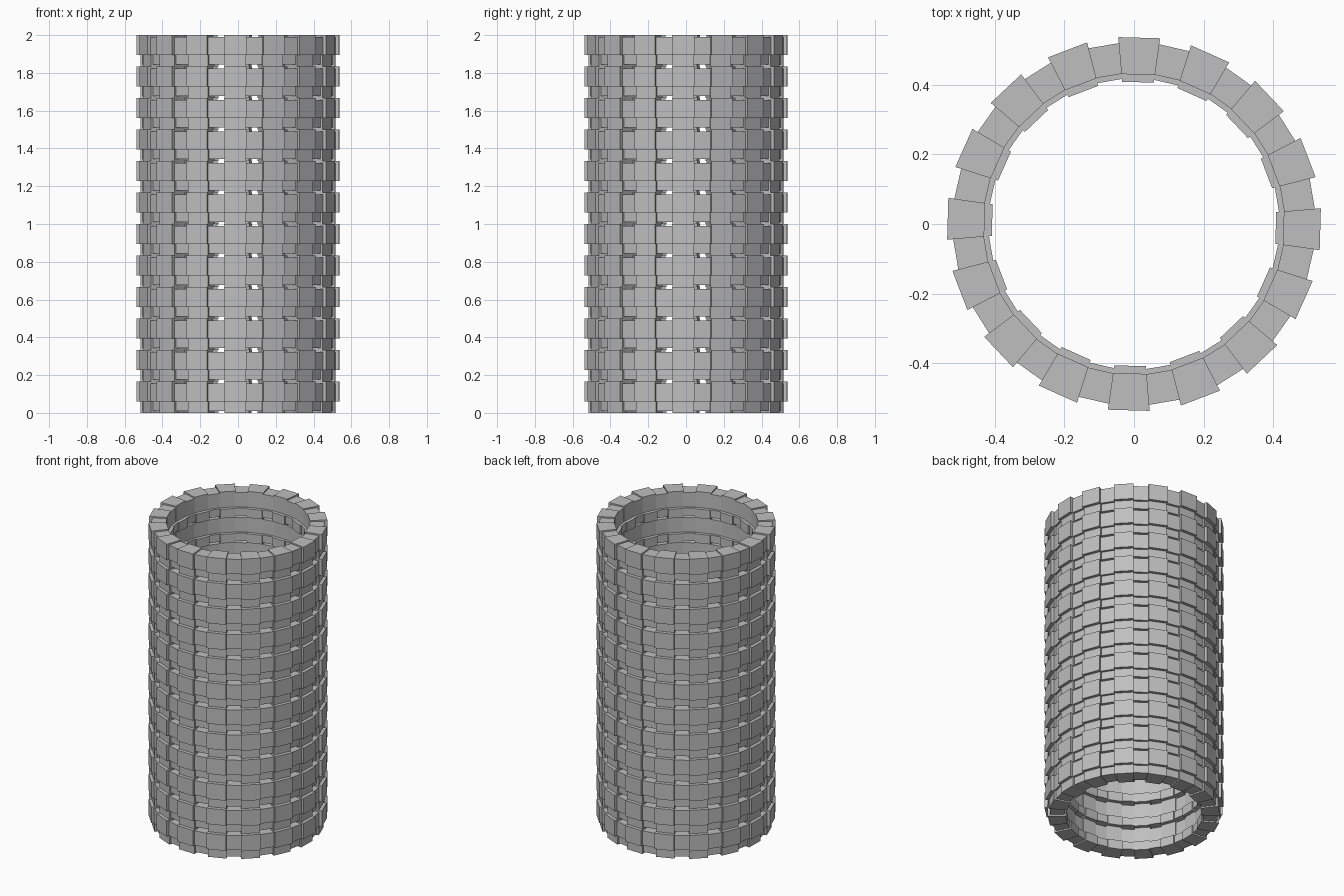
import bpy
import bmesh
from math import tan, radians
from mathutils import Matrix, Vector

cube = bpy.data.objects.get("Cube")
if cube:
    bpy.data.objects.remove(cube, do_unlink=True)

RINGS = 12
LINKS = 16
LINK_HEIGHT = 0.165
PITCH = (2 - LINK_HEIGHT) / (RINGS - 1)
STEP = 360 / LINKS
WIDE = 12.8               # degrees covered by a wide link
TURN = -1.6               # slight twist of the whole stack

grey = bpy.data.materials.new("stone_grey")
grey.use_nodes = True
grey.diffuse_color = (0.52, 0.52, 0.52, 1)
grey.node_tree.nodes["Principled BSDF"].inputs["Base Color"].default_value = grey.diffuse_color


def stepped_profile(outer, inner, shift_out, shift_in, bottom, step, top):
    """Radial section: the lower half sits further inward than the upper half."""
    return [(outer, top), (inner, top), (inner, step), (inner - shift_in, step),
            (inner - shift_in, bottom), (outer - shift_out, bottom),
            (outer - shift_out, step), (outer, step)]


def add_link(bm, profile, angle, span):
    """One wedge-shaped block with flat outer and inner faces."""
    turn = Matrix.Rotation(radians(angle), 3, 'Z')
    slope = tan(radians(span / 2))
    sides = [[bm.verts.new(turn @ Vector((r, s * r * slope, z))) for r, z in profile]
             for s in (-1, 1)]
    a, b = sides
    bm.faces.new(a)
    bm.faces.new(b[::-1])
    n = len(profile)
    for i in range(n):
        j = (i + 1) % n
        bm.faces.new((a[i], b[i], b[j], a[j]))


def build_stack(name, profile, span, offset):
    """A circle of links, repeated upward."""
    bm = bmesh.new()
    for i in range(LINKS):
        add_link(bm, profile, TURN + offset + i * STEP, span)
    bmesh.ops.recalc_face_normals(bm, faces=bm.faces)
    mesh = bpy.data.meshes.new(name)
    bm.to_mesh(mesh)
    bm.free()
    mesh.materials.append(grey)
    obj = bpy.data.objects.new(name, mesh)
    bpy.context.collection.objects.link(obj)
    array = obj.modifiers.new("stacked_rings", 'ARRAY')
    array.count = RINGS
    array.use_relative_offset = False
    array.use_constant_offset = True
    array.constant_offset_displace = (0, 0, PITCH)


# Wide links, full height
wide = stepped_profile(0.536, 0.43, 0.02, 0.022, 0, 0.06, LINK_HEIGHT)
build_stack("wide_links", wide, WIDE, 0)

# Narrow links between them, a little lower and set back
narrow = stepped_profile(0.52, 0.432, 0.015, 0.015, 0.009, 0.06, LINK_HEIGHT - 0.009)
build_stack("narrow_links", narrow, STEP - WIDE, STEP / 2)
